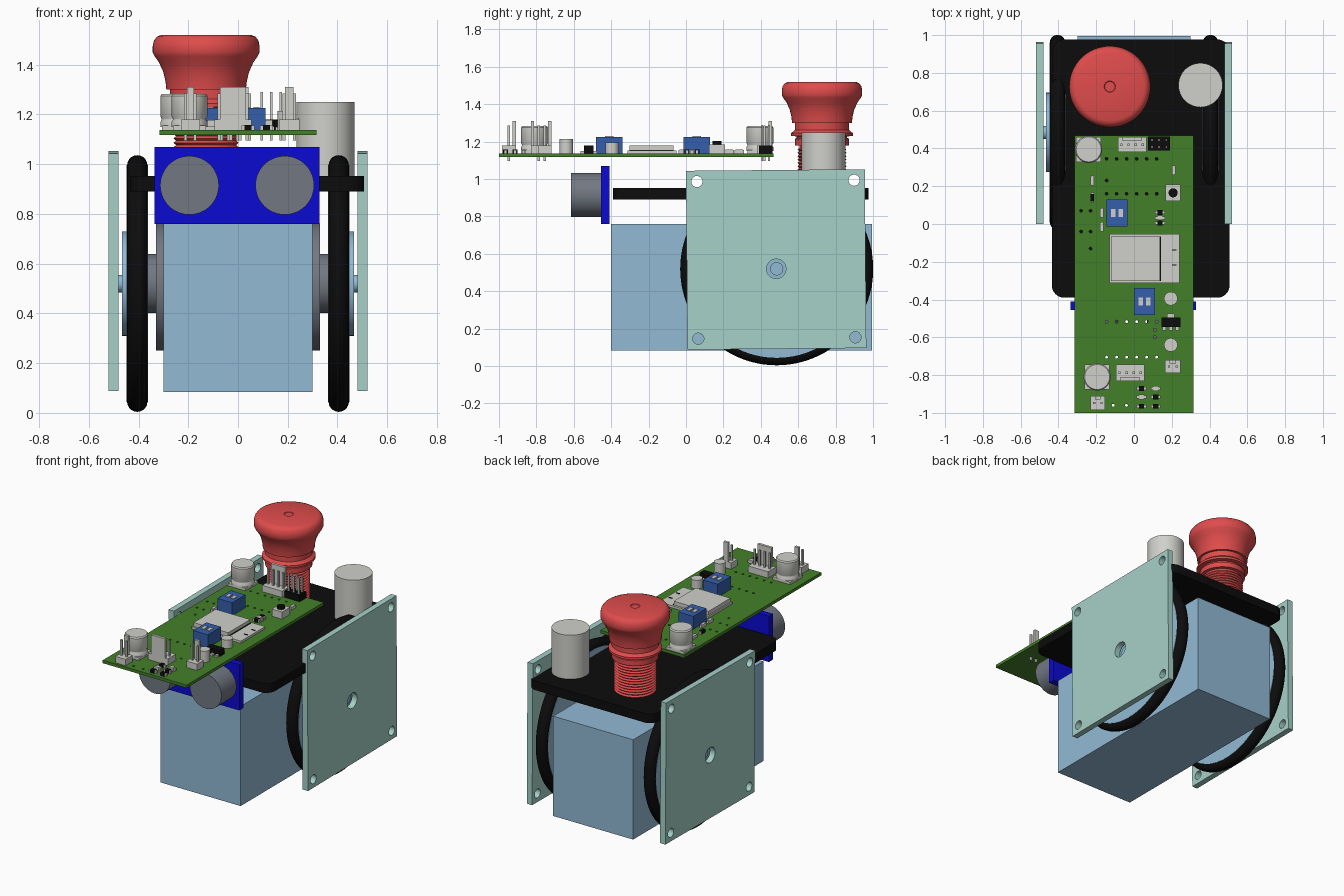
import bpy, bmesh, math
from mathutils import Matrix, Vector

if "Cube" in bpy.data.objects:
    bpy.data.objects.remove(bpy.data.objects["Cube"])


def material(name, hex_code):
    m = bpy.data.materials.new(name)
    c = [int(hex_code[i:i + 2], 16) / 255 for i in (0, 2, 4)]
    m.diffuse_color = [v / 12.92 if v < 0.04 else ((v + 0.055) / 1.055) ** 2.4 for v in c] + [1]
    m.use_nodes = True
    m.node_tree.nodes["Principled BSDF"].inputs["Base Color"].default_value = m.diffuse_color
    return m


SKY = material("light_blue", "92BAD5")
TEAL = material("pale_teal", "A6D1C8")
BLACK = material("black", "0C0C0C")
RED = material("red", "E04C4C")
GREEN = material("board_green", "44802A")
BLUE = material("deep_blue", "0A0AD2")
GRAY = material("metal_gray", "727882")
WHITE = material("off_white", "D0D0CB")
TRIM = material("trimmer_blue", "355FAB")


def finish(name, bm, mat, smooth=False):
    bmesh.ops.recalc_face_normals(bm, faces=bm.faces)
    me = bpy.data.meshes.new(name)
    bm.to_mesh(me)
    bm.free()
    ob = bpy.data.objects.new(name, me)
    bpy.context.collection.objects.link(ob)
    me.materials.append(mat)
    if smooth:
        bpy.ops.object.select_all(action='DESELECT')
        ob.select_set(True)
        bpy.context.view_layer.objects.active = ob
        bpy.ops.object.shade_smooth_by_angle(angle=math.radians(35))
    return ob


def add_box(bm, x0, x1, y0, y1, z0, z1):
    mat = Matrix.Translation(((x0 + x1) / 2, (y0 + y1) / 2, (z0 + z1) / 2)) @ \
        Matrix.Diagonal((x1 - x0, y1 - y0, z1 - z0, 1))
    bmesh.ops.create_cube(bm, size=1, matrix=mat)


def add_cyl(bm, p0, p1, r, n=48):
    p0, p1 = Vector(p0), Vector(p1)
    d = p1 - p0
    mat = Matrix.Translation((p0 + p1) / 2) @ d.to_track_quat('Z', 'Y').to_matrix().to_4x4()
    bmesh.ops.create_cone(bm, cap_ends=True, segments=n, radius1=r, radius2=r, depth=d.length, matrix=mat)


def boxes(name, mat, items):
    bm = bmesh.new()
    for b in items:
        add_box(bm, *b)
    return finish(name, bm, mat)


def cyls(name, mat, items, n=48):
    bm = bmesh.new()
    for p0, p1, r in items:
        add_cyl(bm, p0, p1, r, n)
    return finish(name, bm, mat, True)


def lathe(name, mat, profile, centre, n=64, axis='Z', closed=False):
    """Spin (radius, height) points around an axis through centre."""
    bm = bmesh.new()
    pts = profile + profile[:1] if closed else profile
    vs = [bm.verts.new((r, 0, h)) for r, h in pts]
    es = [bm.edges.new(p) for p in zip(vs, vs[1:])]
    bmesh.ops.spin(bm, geom=vs + es, cent=(0, 0, 0), axis=(0, 0, 1), angle=math.tau, steps=n)
    bmesh.ops.remove_doubles(bm, verts=bm.verts, dist=1e-5)
    rot = Matrix.Rotation(math.pi / 2, 4, 'Y') if axis == 'X' else Matrix()
    bm.transform(Matrix.Translation(centre) @ rot)
    return finish(name, bm, mat, True)


def cut(ob, cutter):
    m = ob.modifiers.new("holes", 'BOOLEAN')
    m.object, m.solver = cutter, 'EXACT'
    bpy.context.view_layer.objects.active = ob
    bpy.ops.object.modifier_apply(modifier="holes")
    bpy.data.objects.remove(cutter)


# Main body
boxes("body_box", SKY, [(-0.30, 0.30, -0.40, 0.995, 0.083, 0.76)])

# Wheels, motors and side plates, both sides
WY, WZ = 0.485, 0.52
ring = [(0.475 + 0.041 * math.cos(a), 0.041 * math.sin(a)) for a in [i * math.tau / 20 for i in range(20)]]
for s, side in ((-1, "left"), (1, "right")):
    def span(a, b, r):
        return ((s * a, WY, WZ), (s * b, WY, WZ), r)
    cyls(side + "_motor", GRAY, [((s * 0.29, WY, 0.506), (s * 0.33, WY, 0.506), 0.256),
                                 span(0.32, 0.362, 0.118)], 64)
    cyls(side + "_wheel_rim", SKY, [span(0.362, 0.448, 0.476), span(0.44, 0.466, 0.21),
                                    span(0.46, 0.482, 0.035)], 96)
    lathe(side + "_tire", BLACK, ring, (s * 0.405, WY, WZ), 96, 'X', True)
    plate = boxes(side + "_side_plate", TEAL, [(-0.02, 0.02, -0.478, 0.478, -0.478, 0.478)])
    holes = [((-0.1, y, z), (0.1, y, z), 0.03) for y in (-0.42, 0.42) for z in (-0.42, 0.42)]
    holes.append(((-0.1, 0, -0.05), (0.1, 0, -0.05), 0.052))
    cut(plate, cyls("plate_hole_cutter", TEAL, holes, 32))
    plate.location = (s * 0.50, 0.482, 0.57)
    plate.rotation_euler.x = math.radians(0.5)

# Rounded deck plate
bm = bmesh.new()
add_box(bm, -0.435, 0.506, -0.39, 0.977, 0.89, 0.952)
upright = [e for e in bm.edges if abs(e.verts[0].co.z - e.verts[1].co.z) > 0.01]
bmesh.ops.bevel(bm, geom=upright, offset=0.065, segments=8, affect='EDGES', profile=0.5)
finish("deck_plate", bm, BLACK, True)

# Distance sensor
boxes("sensor_board", BLUE, [(-0.335, 0.328, -0.455, -0.41, 0.76, 1.07)])
cyls("sensor_eyes", GRAY, [((x, -0.615, 0.915), (x, -0.45, 0.915), 0.118) for x in (-0.195, 0.188)], 64)

# Stop button: threaded stem, collars and mushroom head
stem = [(0, 0.95), (0.12, 0.95)]
for i in range(12):
    stem += [(0.131, 0.96 + i * 0.018), (0.121, 0.969 + i * 0.018)]
stem += [(0.121, 1.18), (0.145, 1.18), (0.145, 1.215), (0.135, 1.22), (0.135, 1.228), (0.165, 1.23), (0.165, 1.245),
         (0.145, 1.262), (0.145, 1.30), (0, 1.30)]
lathe("stop_button_stem", RED, stem, (-0.128, 0.727, 0))
head = [(0, 1.30), (0.160, 1.30), (0.163, 1.33), (0.172, 1.37), (0.19, 1.41), (0.208, 1.435), (0.215, 1.45),
        (0.215, 1.475), (0.210, 1.497), (0.198, 1.513), (0.18, 1.52), (0.03, 1.52), (0.027, 1.516), (0, 1.516)]
lathe("stop_button_head", RED, head, (-0.128, 0.727, 0))

# Beacon post
cyls("beacon_post", WHITE, [((0.352, 0.735, 0.95), (0.352, 0.735, 1.25), 0.117)], 64)

# Circuit board with drilled rows
T = 1.137
board = boxes("circuit_board", GREEN, [(-0.315, 0.315, -1.0, 0.468, 1.117, T)])
rows = [(-0.145 + i * 0.053, y) for i in range(6) for y in (0.345, 0.16, -0.517, -0.705)]
rows += [(-0.11, -0.96), (-0.04, -0.96), (-0.28, 0.07), (-0.23, 0.07), (-0.28, -0.04), (-0.23, -0.04),
         (-0.23, -0.13), (0.11, -0.56), (0.11, -0.6), (-0.145, 0.23)]
cut(board, cyls("drill_cutter", GREEN, [((x, y, 1.0), (x, y, 1.2), 0.008) for x, y in rows], 8))

# Large capacitors: base, waist and can
for i, (x, y) in enumerate(((-0.24, 0.395), (-0.195, -0.81))):
    boxes(f"capacitor_base_{i}", WHITE, [(x - 0.066, x + 0.066, y - 0.066, y + 0.066, T, 1.155)])
    lathe(f"capacitor_{i}", WHITE, [(0, 1.15), (0.072, 1.15), (0.072, 1.17), (0.067, 1.178), (0.067, 1.184),
                                    (0.072, 1.192), (0.072, 1.275), (0.066, 1.283), (0, 1.283)], (x, y, 0), 40)
# Small capacitors
cyls("small_capacitors", WHITE, [((0.195, y, T), (0.195, y, h), 0.036)
                                 for y, h in ((-0.395, 1.195), (-0.64, 1.213))], 24)

# Pin connectors: base, back wall, pins (wall side +1 = rear, -1 = front)
for i, (x0, x1, y0, y1, pins, side) in enumerate((
        (-0.085, 0.065, 0.38, 0.46, 4, 1), (-0.095, 0.055, -0.83, -0.745, 4, -1),
        (-0.23, -0.153, -0.985, -0.91, 2, 1), (0.165, 0.247, -0.79, -0.72, 2, 1))):
    parts = [(x0, x1, y0, y1, T, 1.18)]
    w = 0.022 if pins == 4 else 0.024
    wy = y1 - 0.018 if side > 0 else y0
    parts.append((x0 + w, x1 - w, wy, wy + 0.018, T, 1.31))
    for k in range(pins):
        px = x0 + (k + 0.5) * (x1 - x0) / pins
        py = (y0 + y1) / 2
        parts.append((px - 0.006, px + 0.006, py - 0.006, py + 0.006, 1.095, 1.285))
    boxes(f"connector_{i}", WHITE, parts)

# Black pin header
boxes("header_block", BLACK, [(0.075, 0.19, 0.39, 0.462, T, 1.18)])
boxes("header_pins", WHITE, [(x - 0.005, x + 0.005, y - 0.005, y + 0.005, 1.095, 1.29)
                             for x in (0.095, 0.133, 0.171) for y in (0.408, 0.444)])

# Adjuster blocks with pale screw plates
for i, (x, y) in enumerate(((-0.09, 0.058), (0.055, -0.41))):
    boxes(f"trimmer_{i}", TRIM, [(x - 0.055, x + 0.055, y - 0.071, y + 0.071, T, 1.225)])
    boxes(f"trimmer_slots_{i}", WHITE, [(x + d - 0.012, x + d + 0.012, y - 0.022, y + 0.022, 1.22, 1.229)
                                        for d in (-0.02, 0.02)])

# Radio module and shield
boxes("radio_module", WHITE, [(-0.13, 0.24, -0.312, -0.052, T, 1.152)])
boxes("radio_shield", WHITE, [(-0.122, 0.138, -0.302, -0.066, 1.15, 1.178)])
boxes("radio_outline", BLACK, [(0.138, 0.142, -0.302, -0.066, 1.15, 1.156), (0.20, 0.225, -0.14, -0.135, 1.15, 1.156),
                               (0.20, 0.225, -0.22, -0.215, 1.15, 1.156)])

# Push switch
boxes("switch_body", WHITE, [(0.168, 0.246, 0.122, 0.208, T, 1.185)])
cyls("switch_cap", BLACK, [((0.207, 0.165, 1.18), (0.207, 0.165, 1.203), 0.024)], 24)

# Voltage regulator
boxes("regulator", BLACK, [(0.145, 0.245, -0.545, -0.495, T, 1.178)])
boxes("regulator_legs", WHITE, [(x - 0.009, x + 0.009, -0.565, -0.54, T, 1.15) for x in (0.16, 0.195, 0.23)] +
      [(0.175, 0.215, -0.50, -0.475, T, 1.15)])

# Tiny surface parts: core with two end caps
black_core, pale = [], []
for x, y, vertical, dark in (
        (0.04, -0.87, 0, 1), (0.04, -0.915, 0, 0), (0.04, -0.965, 0, 1), (0.115, -0.87, 0, 0), (0.115, -0.915, 0, 1),
        (0.115, -0.965, 0, 1), (0.138, 0.06, 0, 1), (0.138, 0.005, 0, 1), (-0.22, 0.23, 1, 0), (-0.22, 0.14, 1, 1),
        (-0.17, 0.06, 1, 0), (-0.17, -0.015, 1, 0), (0.21, 0.285, 1, 0), (0.138, 0.033, 0, 0)):
    a, b = (0.013, 0.02) if vertical else (0.02, 0.013)
    (black_core if dark else pale).append((x - a * 0.7, x + a * 0.7, y - b, y + b, T, 1.158))
    for d in (-1, 1):
        cx, cy = (x, y + d * 0.018) if vertical else (x + d * 0.018, y)
        pale.append((cx - 0.008, cx + 0.008, cy - 0.008, cy + 0.008, T, 1.155))
boxes("small_parts_dark", BLACK, black_core)
boxes("small_parts_pale", WHITE, pale)
